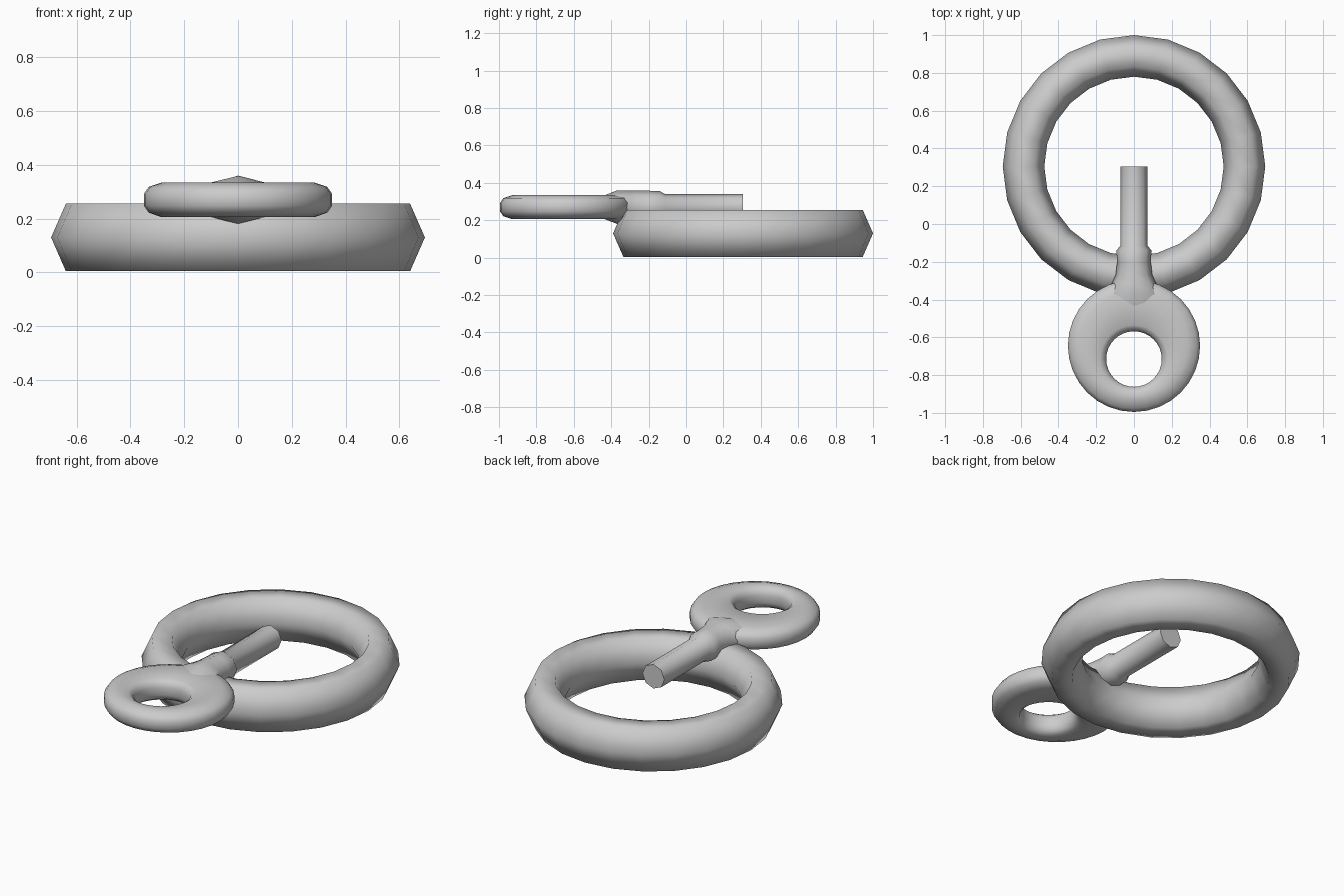
import bpy
import bmesh
from math import cos, sin, tau, radians

if "Cube" in bpy.data.objects:
    bpy.data.objects.remove(bpy.data.objects["Cube"])


def loft(name, rings, loop=False, smooth_angle=180):
    """Skin a list of closed cross-sections; loop them or cap both ends."""
    bm = bmesh.new()
    rows = [[bm.verts.new(p) for p in ring] for ring in rings]
    n = len(rows[0])
    pairs = list(zip(rows, rows[1:]))
    if loop:
        pairs.append((rows[-1], rows[0]))
    else:
        bm.faces.new(rows[0])
        bm.faces.new(rows[-1])
    for a, b in pairs:
        for i in range(n):
            j = (i + 1) % n
            bm.faces.new((a[i], a[j], b[j], b[i]))
    bmesh.ops.recalc_face_normals(bm, faces=bm.faces)
    mesh = bpy.data.meshes.new(name)
    bm.to_mesh(mesh)
    bm.free()
    obj = bpy.data.objects.new(name, mesh)
    bpy.context.collection.objects.link(obj)
    bpy.ops.object.select_all(action='DESELECT')
    obj.select_set(True)
    bpy.context.view_layer.objects.active = obj
    bpy.ops.object.shade_smooth_by_angle(angle=radians(smooth_angle))
    return obj


def flat_circle(r, cy, z, n):
    return [(r * cos(tau * i / n), cy + r * sin(tau * i / n), z) for i in range(n)]


def upright_oval(y, rx, rz, z, n=8):
    return [(rx * cos(tau * i / n), y, z + rz * sin(tau * i / n)) for i in range(n)]


# Key ring: hexagonal section, stretched upward, swept round 24 steps
loft("key_ring", [flat_circle(0.585 + 0.11 * cos(tau * k / 6), 0.305,
                              0.13 + 0.145 * sin(tau * k / 6), 24)
                  for k in range(6)], loop=True)

# Key bow: rounded disc with an off-centre hole
KEY_Z, RIM_Y, HOLE_Y = 0.27, -0.645, -0.715
half = [(0.35, RIM_Y, 0.022), (0.332, RIM_Y, 0.048), (0.285, RIM_Y, 0.064),
        (0.18, HOLE_Y, 0.064), (0.157, HOLE_Y, 0.048), (0.147, HOLE_Y, 0.022)]
section = half + [(r, y, -h) for r, y, h in reversed(half)]
loft("key_bow", [flat_circle(r, y, KEY_Z + h, 32) for r, y, h in section], loop=True)

# Key neck and shaft: eight-sided sections along y
stations = [(-0.47, 0.17, 0.05), (-0.37, 0.15, 0.089), (-0.31, 0.115, 0.09),
            (-0.27, 0.097, 0.09), (-0.2, 0.089, 0.088), (-0.14, 0.093, 0.086),
            (-0.115, 0.072, 0.071), (0.305, 0.072, 0.071)]
loft("key_shaft", [upright_oval(y, rx, rz, KEY_Z) for y, rx, rz in stations],
     smooth_angle=65)
